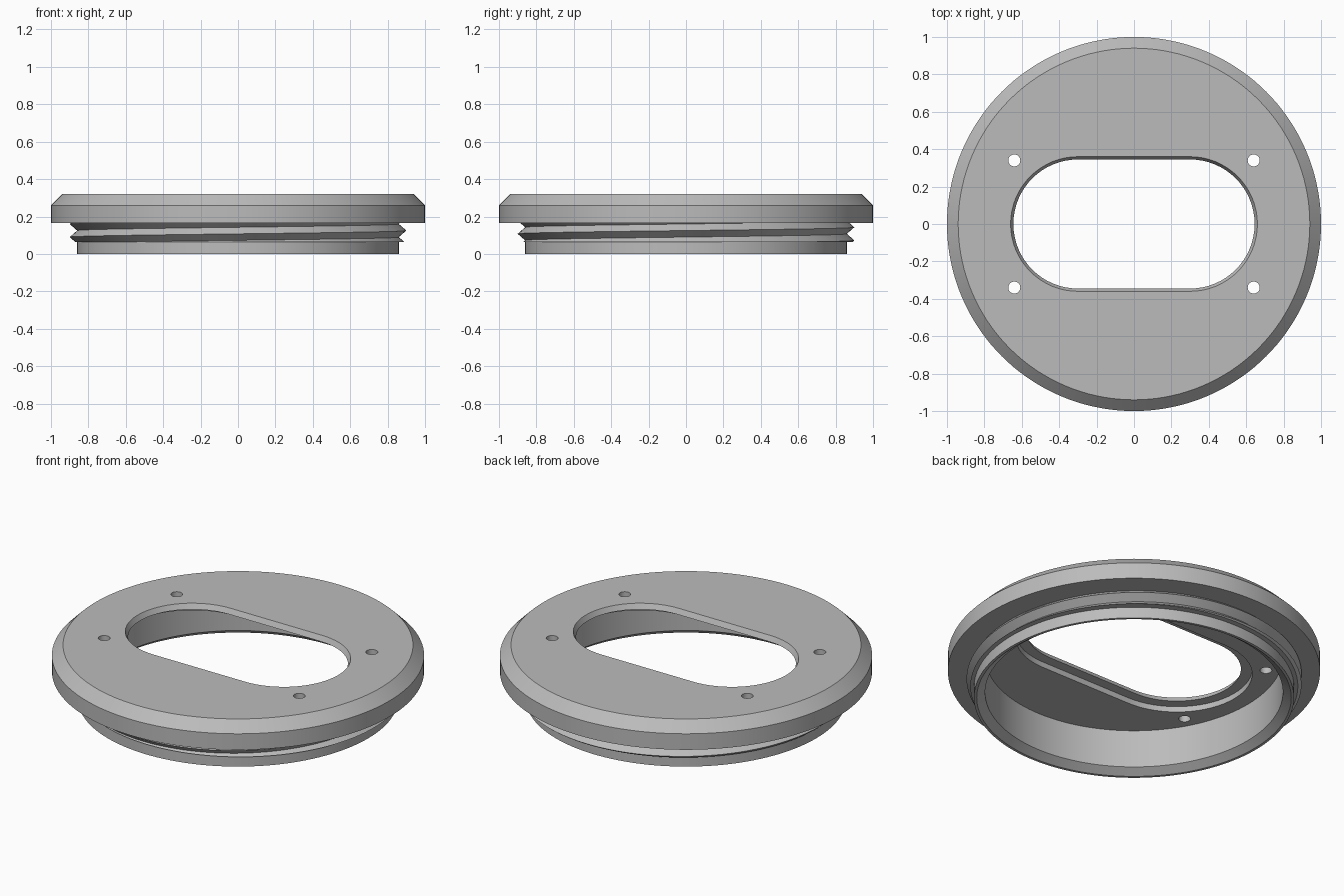
import bpy
import bmesh
from math import pi, cos, sin, radians

SEG = 144
NECK_R, THREAD_R = 0.86, 0.9
THREAD_LOW, THREAD_HIGH, PITCH = 0.065, 0.166, 0.07

cube = bpy.data.objects.get("Cube")
if cube:
    bpy.data.objects.remove(cube, do_unlink=True)

grey = bpy.data.materials.new("plain_grey")
grey.use_nodes = True
colour = (0.5, 0.5, 0.5, 1)
grey.diffuse_color = colour
grey.node_tree.nodes["Principled BSDF"].inputs["Base Color"].default_value = colour


def finish(name, bm):
    """Turn a bmesh into a named grey object."""
    bmesh.ops.recalc_face_normals(bm, faces=bm.faces)
    mesh = bpy.data.meshes.new(name)
    bm.to_mesh(mesh)
    bm.free()
    mesh.materials.append(grey)
    obj = bpy.data.objects.new(name, mesh)
    bpy.context.collection.objects.link(obj)
    return obj


def select_only(obj):
    bpy.ops.object.select_all(action='DESELECT')
    obj.select_set(True)
    bpy.context.view_layer.objects.active = obj


def smooth(obj):
    select_only(obj)
    bpy.ops.object.shade_smooth_by_angle(angle=radians(30))


def loft(name, rings):
    """Skin closed rings of points and cap both ends."""
    bm = bmesh.new()
    rows = [[bm.verts.new(p) for p in ring] for ring in rings]
    for a, b in zip(rows, rows[1:]):
        for i in range(len(a)):
            j = (i + 1) % len(a)
            bm.faces.new((a[i], a[j], b[j], b[i]))
    bm.faces.new(rows[0])
    bm.faces.new(rows[-1])
    return finish(name, bm)


def circle(r, z, x=0, y=0, n=SEG):
    return [(x + r * cos(2 * pi * i / n), y + r * sin(2 * pi * i / n), z)
            for i in range(n)]


def stadium(r, z, half=0.3, n=32):
    """Rounded slot outline: two half circles joined by straight sides."""
    pts = []
    for side in (1, -1):
        for i in range(n + 1):
            a = -pi / 2 + pi * i / n
            pts.append((side * (half + r * cos(a)), side * r * sin(a), z))
    return pts


def cut(target, cutter):
    cutter.hide_render = True
    mod = target.modifiers.new("cut", 'BOOLEAN')
    mod.operation, mod.solver, mod.object = 'DIFFERENCE', 'EXACT', cutter
    select_only(target)
    bpy.ops.object.modifier_apply(modifier=mod.name)
    bpy.data.objects.remove(cutter, do_unlink=True)


# Lid body: hollow neck, wide flange and chamfered top
profile = [(0.8, 0.257), (0.8, 0.033), (0.845, 0), (NECK_R, 0), (NECK_R, 0.165),
           (1, 0.165), (1, 0.26), (0.94, 0.32)]
lid = loft("lid_body", [circle(r, z) for r, z in profile])

# Tapered slot with a wider recess beneath it
cut(lid, loft("slot_cutter", [stadium(0.405, 0.2), stadium(0.405, 0.29),
                              stadium(0.345, 0.29), stadium(0.37, 0.34)]))

# Four screw holes
for sx in (-1, 1):
    for sy in (-1, 1):
        cut(lid, loft("hole_cutter", [circle(0.032, z, sx * 0.64, sy * 0.34, 32)
                                      for z in (0.2, 0.4)]))
smooth(lid)


# Helical thread, trimmed flat at its lower and upper limits
def thread_section(angle):
    mid = 0.09 + PITCH * (angle - pi) / (2 * pi)
    section = []
    for offset in (-PITCH / 2, 0, PITCH / 2):
        z = min(max(mid + offset, THREAD_LOW), THREAD_HIGH)
        fade = max(0, 1 - abs(z - mid) / (PITCH / 2))
        section.append((NECK_R + (THREAD_R - NECK_R) * fade, z))
    root = NECK_R - 0.02
    section = [(root, section[0][1])] + section + [(root, section[-1][1])]
    return [(r * cos(angle), r * sin(angle), z) for r, z in section]


bm = bmesh.new()
previous = None
for step in range(-SEG, 3 * SEG):
    points = thread_section(2 * pi * step / SEG)
    if points[-1][2] - points[0][2] < 0.0005:
        previous = None
        continue
    row = [bm.verts.new(p) for p in points]
    if previous:
        for i in range(len(row) - 1):
            bm.faces.new((previous[i], row[i], row[i + 1], previous[i + 1]))
    previous = row
bmesh.ops.dissolve_degenerate(bm, dist=0.00001, edges=bm.edges)
smooth(finish("screw_thread", bm))
